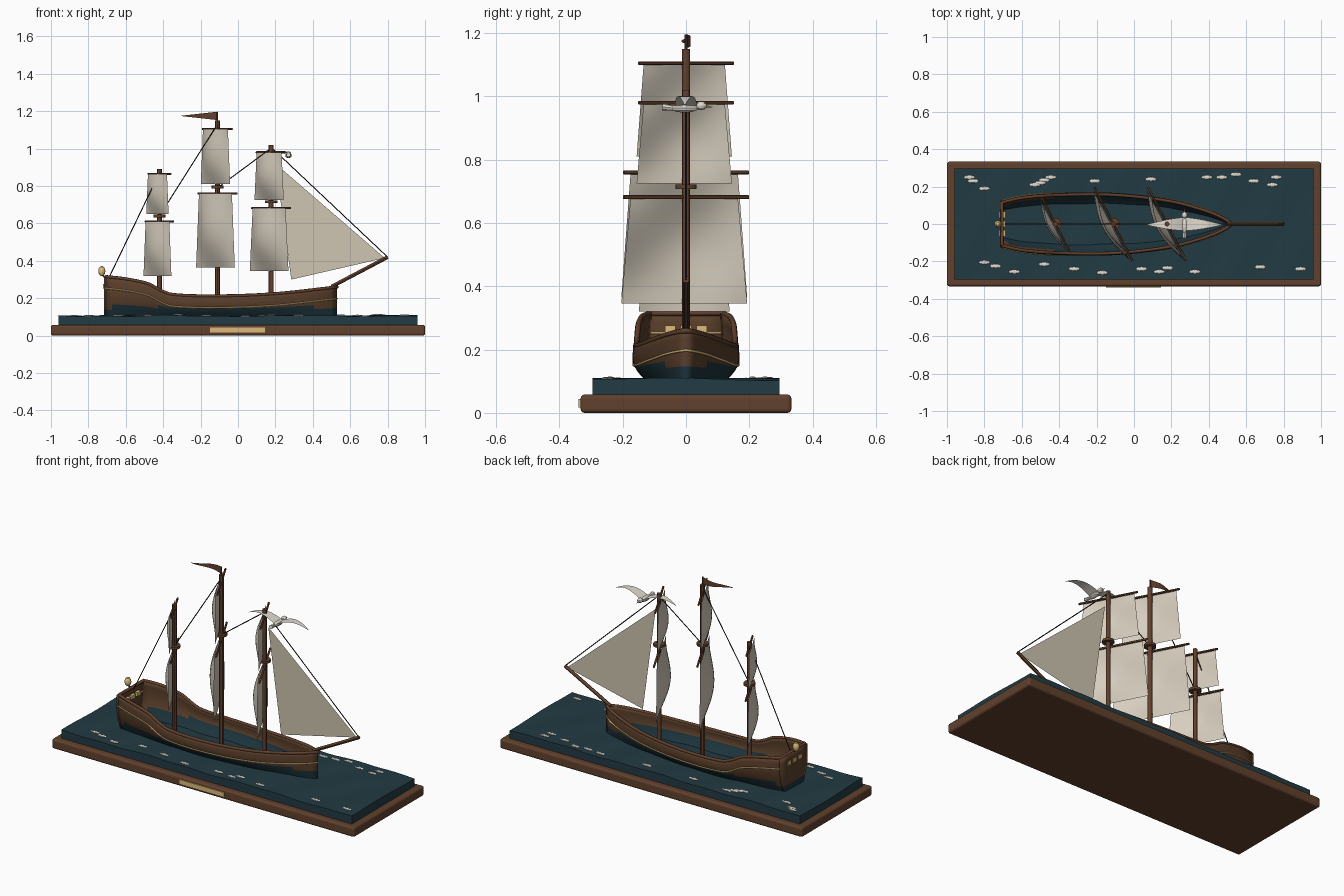
import bpy, bmesh, math
from mathutils import Vector, Matrix

if "Cube" in bpy.data.objects:
    bpy.data.objects.remove(bpy.data.objects["Cube"])


def mat(name, r, g, b):
    m = bpy.data.materials.new(name)
    m.diffuse_color = (r, g, b, 1)
    m.use_nodes = True
    m.node_tree.nodes["Principled BSDF"].inputs["Base Color"].default_value = m.diffuse_color
    return m


WOOD = mat("dark_wood", 0.12, 0.052, 0.026)
HULL = mat("hull_brown", 0.105, 0.05, 0.024)
TEAL = mat("hull_teal", 0.012, 0.034, 0.045)
SEA = mat("sea_blue", 0.016, 0.043, 0.056)
SAIL = mat("canvas", 0.68, 0.62, 0.52)
JIB = mat("jib_canvas", 0.62, 0.56, 0.44)
GOLD = mat("brass", 0.72, 0.5, 0.2)
ROPE = mat("rope", 0.02, 0.016, 0.012)
WHITE = mat("foam_white", 0.76, 0.71, 0.63)


def finish(bm, name, mats, smooth=False):
    me = bpy.data.meshes.new(name)
    bm.to_mesh(me)
    bm.free()
    ob = bpy.data.objects.new(name, me)
    bpy.context.collection.objects.link(ob)
    for m in mats:
        me.materials.append(m)
    if smooth:
        bpy.ops.object.select_all(action='DESELECT')
        ob.select_set(True)
        bpy.context.view_layer.objects.active = ob
        bpy.ops.object.shade_smooth_by_angle()
    return ob


def box(name, lo, hi, m, bevel=0):
    lo, hi = Vector(lo), Vector(hi)
    bm = bmesh.new()
    bmesh.ops.create_cube(bm, size=1, matrix=Matrix.Translation((lo + hi) / 2) @ Matrix.Diagonal((*(hi - lo), 1)))
    ob = finish(bm, name, [m])
    if bevel:
        mod = ob.modifiers.new("bevel", 'BEVEL')
        mod.width, mod.segments = bevel, 3
    return ob


def rod(name, a, b, r, m, r2=None, sides=12):
    a, b = Vector(a), Vector(b)
    d = b - a
    bm = bmesh.new()
    mx = Matrix.Translation((a + b) / 2) @ d.to_track_quat('Z', 'Y').to_matrix().to_4x4()
    bmesh.ops.create_cone(bm, cap_ends=True, segments=sides, radius1=r, radius2=r if r2 is None else r2,
                          depth=d.length, matrix=mx)
    return finish(bm, name, [m], True)


def ball(name, c, s, m, seg=12):
    bm = bmesh.new()
    bmesh.ops.create_uvsphere(bm, u_segments=seg, v_segments=max(6, seg // 2), radius=1,
                              matrix=Matrix.Translation(c) @ Matrix.Diagonal((*s, 1)))
    return finish(bm, name, [m], True)


def grid(name, fn, nu, nv, mats, rule=None, smooth=True):
    """Surface through fn(u, v), with u and v from 0 to 1."""
    bm = bmesh.new()
    vs = [[bm.verts.new(fn(i / nu, j / nv)) for j in range(nv + 1)] for i in range(nu + 1)]
    for i in range(nu):
        for j in range(nv):
            f = bm.faces.new((vs[i][j], vs[i + 1][j], vs[i + 1][j + 1], vs[i][j + 1]))
            if rule:
                f.material_index = rule(f.calc_center_median())
    return finish(bm, name, mats, smooth)


def tube(name, pts, r, m):
    cu = bpy.data.curves.new(name, 'CURVE')
    cu.dimensions, cu.bevel_depth, cu.bevel_resolution, cu.use_fill_caps = '3D', r, 2, True
    sp = cu.splines.new('POLY')
    sp.points.add(len(pts) - 1)
    for p, q in zip(sp.points, pts):
        p.co = (*q, 1)
    cu.materials.append(m)
    ob = bpy.data.objects.new(name, cu)
    bpy.context.collection.objects.link(ob)


def spline(pts, x):
    """Smooth curve through (x, value) points."""
    n = len(pts)
    i = max(k for k in range(n - 1) if k == 0 or pts[k][0] <= x)

    def slope(k):
        a, b = pts[max(k - 1, 0)], pts[min(k + 1, n - 1)]
        return (b[1] - a[1]) / (b[0] - a[0])
    (x0, y0), (x1, y1) = pts[i], pts[i + 1]
    h = x1 - x0
    t = (x - x0) / h
    return (y0 * (1 + 2 * t) * (1 - t) ** 2 + slope(i) * h * t * (1 - t) ** 2
            + y1 * t * t * (3 - 2 * t) + slope(i + 1) * h * t * t * (t - 1))


# display base with plaque
box("base", (-1, -0.333, 0), (1, 0.333, 0.058), WOOD, 0.012)
box("plaque", (-0.15, -0.339, 0.017), (0.145, -0.33, 0.044), GOLD)


# sea block with a rippled top
def wave(x, y):
    return 0.106 + 0.003 * math.sin(9 * x + 5 * y) + 0.002 * math.sin(21 * x - 13 * y)


bm = bmesh.new()
bmesh.ops.create_grid(bm, x_segments=72, y_segments=24, size=1, matrix=Matrix.Diagonal((0.96, 0.296, 1, 1)))
for v in bm.verts:
    v.co.z = wave(v.co.x, v.co.y)
rim = bmesh.ops.extrude_edge_only(bm, edges=[e for e in bm.edges if e.is_boundary])
for v in rim["geom"]:
    if isinstance(v, bmesh.types.BMVert):
        v.co.z = 0.05
bmesh.ops.recalc_face_normals(bm, faces=bm.faces)
finish(bm, "sea", [SEA], True)

# foam flecks
FOAM = [(-.88, .25), (-.86, .23), (-.80, .19), (-.53, .21), (-.50, .22), (-.48, .235), (-.445, .25), (-.21, .23),
        (.09, .24), (.39, .25), (.47, .25), (.545, .265), (.64, .23), (.74, .21), (.76, .25), (-.80, -.205),
        (-.74, -.225), (-.64, -.255), (-.48, -.215), (-.32, -.24), (-.17, -.26), (.04, -.24), (.135, -.255),
        (.18, -.235), (.325, -.255), (.675, -.23), (.89, -.24)]
for x, y in FOAM:
    ball("foam", (x, y, wave(x, y) + 0.001), (0.03, 0.011, 0.005), WHITE, 8)

# hull shell
X0, X1, KEEL = -0.705, 0.53, 0.08
WIDTH = [(X0, .125), (-.6, .15), (-.4, .166), (-.1, .166), (.2, .13), (.4, .073), (.49, .031), (X1, 0)]
SHEER = [(X0, .315), (-.6, .303), (-.48, .277), (-.42, .245), (-.355, .22), (-.1, .212), (.2, .224), (X1, .26)]
SECTION = [(0, .62), (.2, .78), (.45, .94), (.72, 1.0), (1, .97)]


def hull_point(x, f, out=0):
    top = spline(SHEER, x)
    return Vector((x, -max(0, spline(WIDTH, x) * spline(SECTION, f)) - out, KEEL + (top - KEEL) * f))


def paint(c):
    return 1 if c.z < 0.152 else 0


def thicken(ob, t):
    mod = ob.modifiers.new("thickness", 'SOLIDIFY')
    mod.thickness, mod.offset = t, -1


hull = grid("hull", lambda u, v: hull_point(X0 + (X1 - X0) * u, v), 40, 8, [HULL, TEAL], paint)
mir = hull.modifiers.new("mirror", 'MIRROR')
mir.use_axis = (False, True, False)
thicken(hull, 0.014)


def transom_point(u, v):
    p = hull_point(X0, v)
    p.y *= 2 * u - 1
    return p


thicken(grid("transom", transom_point, 4, 8, [HULL, TEAL], paint), -0.012)

# cap rail and brass stripe running round the hull
xs = [X0 + (X1 - X0) * i / 48 for i in range(49)]


def loop_line(name, fraction, r, m, out=0):
    a = [hull_point(x, fraction(x), out) for x in xs]
    a[-1].y = 0
    b = [Vector((p.x, -p.y, p.z)) for p in a]
    tube(name, a + b[-2::-1] + [a[0]], r, m)


loop_line("cap_rail", lambda x: 1, 0.009, WOOD, -0.006)
loop_line("brass_stripe", lambda x: 1 - 0.062 / (spline(SHEER, x) - KEEL), 0.004, GOLD, 0.001)

# stern windows and lantern
for y in (-0.05, 0, 0.05):
    box("stern_window", (-0.722, y - 0.017, 0.253), (-0.688, y + 0.017, 0.276), GOLD)
rod("lantern_post", (-0.705, 0, 0.305), (-0.73, 0, 0.33), 0.005, WOOD)
ball("lantern", (-0.728, 0, 0.345), (0.019, 0.019, 0.027), GOLD)

# masts with yards and square sails
A = math.atan(0.52)
ALONG = Vector((math.sin(A), -math.cos(A), 0))
BACK = Vector((-math.cos(A), -math.sin(A), 0))


def square_sail(x, z1, z0, half):
    rod("yard", Vector((x, 0, z1)) - ALONG * half, Vector((x, 0, z1)) + ALONG * half, 0.006, WOOD)

    def canvas(u, v):
        s = 2 * u - 1
        belly = 0.012 + 0.22 * half * math.sin(math.pi * v) * math.cos(s * math.pi / 2)
        return Vector((x, 0, z1 + (z0 - z1) * v)) + ALONG * s * half * (0.86 + 0.15 * v) + BACK * belly
    grid("square_sail", canvas, 12, 12, [SAIL])


# x, mast top, platform height, lower sail, upper sail
for x, top, plat, low, up in [(-.42, .89, .64, (.61, .32, .16), (.865, .65, .128)),
                              (-.11, 1.15, .795, (.76, .365, .222), (1.105, .81, .168)),
                              (.177, 1.02, .715, (.682, .345, .222), (.98, .725, .168))]:
    rod("mast", (x, 0, 0.09), (x, 0, top), 0.013, WOOD)
    rod("mast_platform", (x, 0, plat - 0.007), (x, 0, plat + 0.007), 0.033, WOOD)
    square_sail(x, *low)
    square_sail(x, *up)

# bowsprit, jib, pennant
rod("bowsprit", (0.5, 0, 0.262), (0.8, 0, 0.42), 0.01, WOOD)
bm = bmesh.new()
bm.faces.new([bm.verts.new(p) for p in ((0.2, 0, 0.92), (0.285, 0, 0.3), (0.785, 0, 0.415))])
finish(bm, "jib", [JIB])
grid("pennant", lambda u, v: (-0.11 - 0.2 * u, 0.014 * math.sin(5 * u), 1.172 + (v - 0.5) * 0.045 * (1 - u) + 0.003),
     10, 1, [WOOD])
rod("pennant_staff", (-0.11, 0, 1.14), (-0.11, 0, 1.196), 0.004, WOOD)

# rigging lines
for a, b in [((.18, 1.005), (.8, .42)), ((-.11, .79), (.18, 1.005)), ((-.42, .64), (-.11, 1.13)),
             ((-.42, .87), (-.69, .31))]:
    rod("rigging", (a[0], 0, a[1]), (b[0], 0, b[1]), 0.0028, ROPE, sides=6)

# seabird
BX, BZ = 0.27, 0.963
ball("bird_body", (BX, -0.005, BZ), (0.017, 0.045, 0.014), WHITE)
ball("bird_head", (BX, 0.048, BZ + 0.008), (0.015, 0.018, 0.014), WHITE)
rod("bird_beak", (BX, 0.06, BZ + 0.006), (BX, 0.084, BZ + 0.003), 0.005, GOLD, 0.0005, 8)
rod("bird_tail", (BX, -0.035, BZ), (BX, -0.075, BZ + 0.004), 0.008, WHITE, 0.012, 8)
for side in (-1, 1):
    grid("bird_wing", lambda u, v: (BX + side * 0.2 * u, (v - 0.5) * 0.072 * (1 - 0.95 * u ** 1.5) - 0.004 * u,
                                    BZ + 0.004 + 0.034 * math.sin(math.pi * u * 0.93)), 10, 2, [WHITE])
